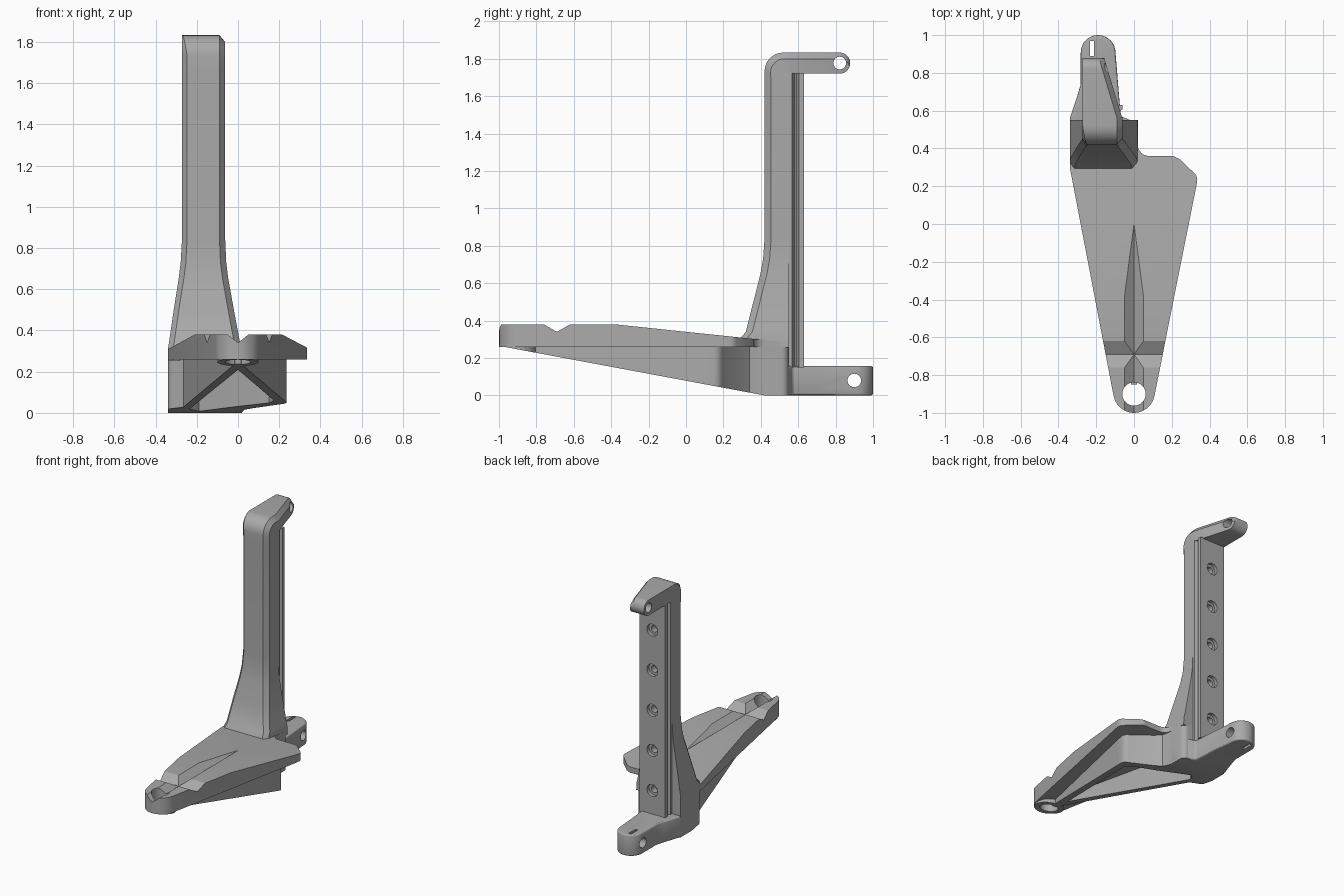
import bpy, bmesh, math
from mathutils import Vector

cube = bpy.data.objects.get("Cube")
if cube:
    bpy.data.objects.remove(cube, do_unlink=True)

grey = bpy.data.materials.new("matte_grey")
grey.use_nodes = True
colour = (0.4, 0.4, 0.4, 1)
grey.diffuse_color = colour
grey.node_tree.nodes["Principled BSDF"].inputs["Base Color"].default_value = colour


def finish(bm, name):
    bmesh.ops.recalc_face_normals(bm, faces=bm.faces)
    mesh = bpy.data.meshes.new(name)
    bm.to_mesh(mesh)
    bm.free()
    ob = bpy.data.objects.new(name, mesh)
    bpy.context.collection.objects.link(ob)
    mesh.materials.append(grey)
    return ob


def prism(name, outline, lo, hi, axis="z", trim=None):
    """Extrude an outline along an axis; trim = (point, normal) slices the outside away."""
    place = {"x": lambda a, b, h: (h, a, b),
             "y": lambda a, b, h: (a, h, b),
             "z": lambda a, b, h: (a, b, h)}[axis]
    bm = bmesh.new()
    base = bm.faces.new([bm.verts.new(place(a, b, lo)) for a, b in outline])
    new = bmesh.ops.extrude_face_region(bm, geom=[base])["geom"]
    verts = [v for v in new if isinstance(v, bmesh.types.BMVert)]
    bmesh.ops.translate(bm, verts=verts, vec=place(0, 0, hi - lo))
    if trim:
        bmesh.ops.bisect_plane(bm, geom=bm.verts[:] + bm.edges[:] + bm.faces[:],
                               plane_co=trim[0], plane_no=trim[1], clear_outer=True)
        bmesh.ops.holes_fill(bm, edges=[e for e in bm.edges if e.is_boundary])
    return finish(bm, name)


def arc(cx, cy, r, start, end, n=12):
    angles = [math.radians(start + (end - start) * i / n) for i in range(n + 1)]
    return [(cx + r * math.cos(a), cy + r * math.sin(a)) for a in angles]


def disc(cx, cy, r, n=32):
    return arc(cx, cy, r, 0, 360, n)[:-1]


def apply(ob, mod):
    bpy.ops.object.select_all(action="DESELECT")
    bpy.context.view_layer.objects.active = ob
    ob.select_set(True)
    bpy.ops.object.modifier_apply(modifier=mod.name)


def cut(ob, *cutters):
    for cutter in cutters:
        cutter.hide_render = True
        mod = ob.modifiers.new("cut", "BOOLEAN")
        mod.operation, mod.solver, mod.object = "DIFFERENCE", "EXACT", cutter
        apply(ob, mod)
        bpy.data.objects.remove(cutter, do_unlink=True)


def soften(ob, width):
    mod = ob.modifiers.new("soft_edges", "BEVEL")
    mod.width, mod.segments, mod.limit_method = width, 3, "ANGLE"
    mod.angle_limit = math.radians(40)
    apply(ob, mod)


def smooth(ob):
    bpy.ops.object.select_all(action="DESELECT")
    bpy.context.view_layer.objects.active = ob
    ob.select_set(True)
    bpy.ops.object.shade_smooth_by_angle(angle=math.radians(28))


# Underside plane rising toward the front tip
under = (Vector((0, 0.42, 0)), Vector((0, -0.265, -1.42)))
# Sloping rear half of the top plate
slope = (Vector((0, -0.38, 0.38)), Vector((0, 0.105, 1)))

# Top plate
plate_plan = (arc(0, -0.89, 0.11, 190, 350) + [(0.33, 0.2)]
              + arc(0.29, 0.235, 0.045, 0, 50, 4) + [(0.24, 0.345)]
              + arc(0.2, 0.32, 0.04, 50, 90, 4) + arc(0.08, 0.42, 0.06, 270, 180, 6)
              + [(0.02, 0.5), (-0.34, 0.5), (-0.34, 0.3)])
plate = prism("top_plate", plate_plan, 0.26, 0.38, trim=slope)
cut(plate,
    prism("long_groove", [(0, 0.34), (0.1, 0.42), (-0.1, 0.42)], -1.1, 0.1, "y"),
    prism("cross_groove", [(-0.69, 0.34), (-0.55, 0.42), (-0.83, 0.42)], -0.5, 0.5, "x"),
    prism("tip_hole", disc(0, -0.9, 0.062), 0, 0.6))

# Round boss under the front tip
boss = prism("tip_boss", disc(0, -0.9, 0.1), 0.05, 0.27, trim=under)
cut(boss, prism("tip_hole", disc(0, -0.9, 0.062), 0, 0.6))

# Hollow lower body with a wedge shaped underside
body_plan = ([(-0.015, -0.85), (0.015, -0.85), (0.225, 0.1)]
             + arc(0.185, 0.15, 0.05, 0, 65, 5) + [(0.07, 0.3), (0.03, 0.34), (0.02, 0.4)]
             + arc(-0.02, 0.51, 0.04, 0, 90, 5)
             + [(-0.34, 0.55)] + arc(-0.3, 0.34, 0.04, 180, 250, 5) + [(-0.265, 0.27)])
body = prism("lower_body", body_plan, 0, 0.265, trim=under)
cut(body, prism("pocket", [(0, -0.7), (0.175, 0.1), (0.15, 0.16), (0, 0.25),
                           (-0.19, 0.38), (-0.235, 0.32)], -0.1, 0.262))

# Rear foot with a cross pin hole and a slot
foot_plan = ([(-0.34, 0.42), (0.02, 0.42), (0.02, 0.52), (-0.02, 0.55), (-0.07, 0.57)]
             + arc(-0.19, 0.908, 0.092, 0, 180, 16)
             + [(-0.282, 0.74), (-0.3, 0.68), (-0.34, 0.56)])
foot = prism("rear_foot", foot_plan, 0, 0.157)
soften(foot, 0.012)
cut(foot,
    prism("pin_hole", disc(0.9, 0.08, 0.036), -0.6, 0.3, "x"),
    prism("slot", [(-0.232, 0.89), (-0.212, 0.89), (-0.212, 0.97), (-0.232, 0.97)], -0.1, 0.3))

# Column and top arm: one loft of (outer yz, inner yz, left x, right x, left chamfer)
sections = [((y, z), (0.55, z), x0, x1, 0.025) for y, z, x0, x1 in (
    (0.28, 0.255, -0.34, 0.02), (0.295, 0.31, -0.34, 0.018), (0.32, 0.34, -0.335, 0.01),
    (0.36, 0.5, -0.312, -0.02), (0.398, 0.65, -0.288, -0.047),
    (0.412, 0.73, -0.278, -0.057), (0.42, 0.84, -0.272, -0.062), (0.42, 1.66, -0.272, -0.062))]
for i, p in enumerate(arc(0.52, 1.733, 0.1, 180, 90, 8)):
    sections.append((p, (0.55, 1.68 + 0.04 * i / 8), -0.272, -0.062, 0.025 * (1 - i / 8)))


def arm_right(y):
    return -0.062 - max(0, y - 0.56) * 0.3


sections.append(((0.56, 1.833), (0.56, 1.72), -0.272, -0.062, 0))
for a in range(90, -1, -10):
    c, s = math.cos(math.radians(a)), math.sin(math.radians(max(a, 2)))
    y = 0.822 + 0.056 * c
    sections.append(((y, 1.7765 + 0.0565 * s), (y, 1.7765 - 0.0565 * s), -0.272, arm_right(y), 0))

bm = bmesh.new()
rings = []
for outer, inner, x0, x1, left in sections:
    o, n = Vector((0, *outer)), Vector((0, *inner))
    depth = (n - o).length
    ring = []
    for x, d in ((x0, depth), (x0, left * 1.2), (x0 + max(left, 0.001), 0),
                 (x1 - 0.028, 0), (x1, 0.035), (x1, depth)):
        p = o.lerp(n, min(1, d / depth))
        ring.append(bm.verts.new((x, p.y, p.z)))
    rings.append(ring)
for a, b in zip(rings, rings[1:]):
    for i in range(6):
        j = (i + 1) % 6
        bm.faces.new((a[i], a[j], b[j], b[i]))
bm.faces.new(rings[0])
bm.faces.new(rings[-1])
bmesh.ops.remove_doubles(bm, verts=bm.verts, dist=0.0005)
column = finish(bm, "column_and_arm")
cut(column, prism("arm_hole", disc(0.822, 1.777, 0.034), -0.5, 0.2, "x"))

# Grooved rail on the back of the column
half = [(0.105, 0.545), (0.105, 0.568), (0.075, 0.582), (0.075, 0.592), (0.105, 0.605), (0.105, 0.63)]
mid = -0.167
rail_plan = [(mid + x, y) for x, y in half] + [(mid - x, y) for x, y in reversed(half)]
rail = prism("mounting_rail", rail_plan, 0.15, 1.725)
for i in range(5):
    z = 0.33 + 0.295 * i
    cut(rail, prism("recess", disc(mid, z, 0.044, 24), 0.605, 0.7, "y"),
        prism("screw_hole", disc(mid, z, 0.025, 24), 0.56, 0.7, "y"))

for ob in (plate, boss, body, foot, column, rail):
    smooth(ob)
